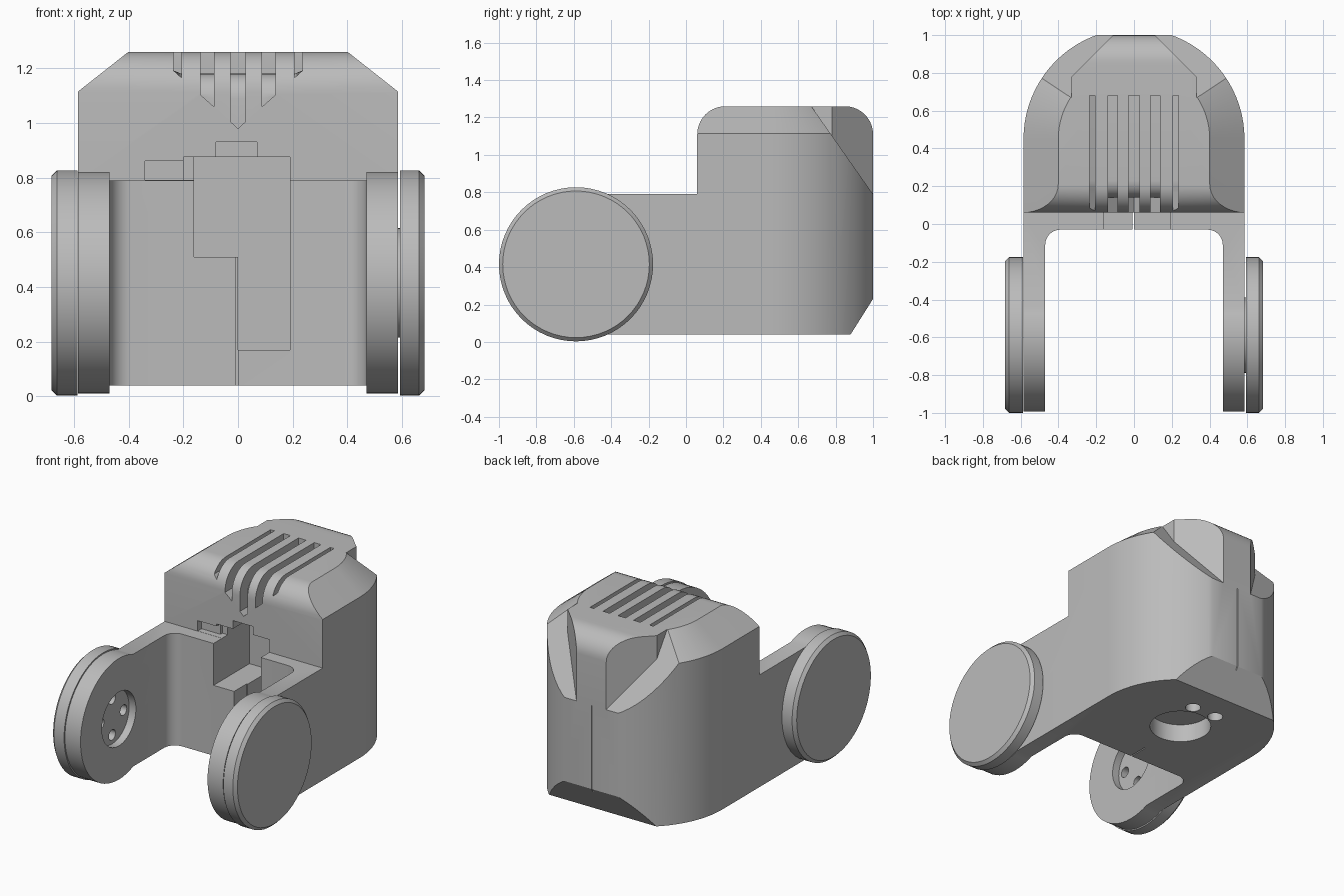
import bpy, bmesh, math
from mathutils import Matrix

old = bpy.data.objects.get("Cube")
if old:
    bpy.data.objects.remove(old, do_unlink=True)

grey = bpy.data.materials.new("plain grey")
grey.use_nodes = True
COLOUR = (0.5, 0.5, 0.5, 1)
grey.diffuse_color = COLOUR
grey.node_tree.nodes["Principled BSDF"].inputs["Base Color"].default_value = COLOUR


def finish(name, bm):
    bmesh.ops.recalc_face_normals(bm, faces=bm.faces)
    mesh = bpy.data.meshes.new(name)
    bm.to_mesh(mesh)
    bm.free()
    obj = bpy.data.objects.new(name, mesh)
    obj.data.materials.append(grey)
    bpy.context.collection.objects.link(obj)
    return obj


def loft(name, rings):
    """Closed solid through matching rings of 3D points."""
    bm = bmesh.new()
    loops = [[bm.verts.new(p) for p in ring] for ring in rings]
    n = len(loops[0])
    for a, b in zip(loops, loops[1:]):
        for i in range(n):
            bm.faces.new((a[i], a[(i + 1) % n], b[(i + 1) % n], b[i]))
    bm.faces.new(loops[0])
    bm.faces.new(loops[-1])
    return finish(name, bm)


def prism_z(name, pts, z0, z1):
    return loft(name, [[(x, y, z) for x, y in pts] for z in (z0, z1)])


def prism_x(name, pts, x0, x1):
    return loft(name, [[(x, y, z) for y, z in pts] for x in (x0, x1)])


def box(name, x0, x1, y0, y1, z0, z1):
    return prism_z(name, [(x0, y0), (x1, y0), (x1, y1), (x0, y1)], z0, z1)


def cylinder(name, axis, centre, radius, depth, sides=48):
    bm = bmesh.new()
    turn = Matrix.Rotation(math.pi / 2, 4, 'Y') if axis == 'X' else Matrix()
    bmesh.ops.create_cone(bm, cap_ends=True, segments=sides, radius1=radius,
                          radius2=radius, depth=depth,
                          matrix=Matrix.Translation(centre) @ turn)
    return finish(name, bm)


def arc(cx, cy, r, a0, a1, n):
    steps = [math.radians(a0 + (a1 - a0) * i / n) for i in range(n + 1)]
    return [(cx + r * math.cos(a), cy + r * math.sin(a)) for a in steps]


def combine(target, tool, operation='DIFFERENCE'):
    tool.hide_render = True
    mod = target.modifiers.new(operation, 'BOOLEAN')
    mod.operation, mod.solver, mod.object = operation, 'EXACT', tool
    bpy.context.view_layer.objects.active = target
    bpy.ops.object.modifier_apply(modifier=mod.name)
    bpy.data.objects.remove(tool, do_unlink=True)


W, MID, TOP = 0.585, 0.45, 1.26        # half width, rear arc centre, height
AY, AZ, AR = -0.588, 0.415, 0.412      # joint disc centre and radius


# Body: rounded-back plan, narrowing in a chamfer towards the top
def plan(r, z):
    pts = [(-r, -1.1), (r, -1.1)] + arc(0, MID, r, 0, 180, 40)
    return [(x, y, z) for x, y in pts]


body = loft("body", [plan(W, -0.1), plan(W, 1.115), plan(0.35, 1.30)])

# Sloping cut across the rear, with a faceted tower standing in it
combine(body, prism_x("rear_slope", [(0.642, 1.3), (1.14, 0.59), (1.3, 1.4), (0.64, 1.4)], -1, 1))
combine(body, prism_z("tower", [(-0.33, 0.5), (0.33, 0.5), (0.33, 0.78), (0.07, 1.04),
                                (-0.07, 1.04), (-0.33, 0.78)], 0.5, 1.3), 'UNION')

# Side silhouette: round arm ends, step, rounded hood and lower rear chamfer
side = (arc(AY, AZ, 0.405, 68, 292, 40) + [(0.88, 0.04), (1.0, 0.23)]
        + arc(0.85, TOP - 0.15, 0.15, 0, 90, 10)
        + arc(0.21, TOP - 0.15, 0.15, 90, 180, 10) + [(0.06, 0.79)])
combine(body, prism_x("silhouette", side, -1, 1), 'INTERSECT')

# Space between the arms
gap = [(-0.47, -1.3), (0.47, -1.3)] + arc(0.39, -0.11, 0.08, 0, 90, 8) + arc(-0.39, -0.11, 0.08, 90, 180, 8)
combine(body, prism_z("arm_gap", gap, -0.5, 2))

# Stepped opening in the front wall, and its notches under the hood
for dims in ((-0.16, 0.001, -0.2, 0.35, 0.51, 0.875),
             (0, 0.19, -0.2, 0.35, 0.17, 0.875),
             (-0.08, 0.07, -0.2, 0.30, 0.80, 0.93),
             (-0.20, -0.1, 0.0, 0.12, 0.791, 0.875),
             (-0.34, -0.1, 0.0, 0.10, 0.791, 0.86),
             (-0.008, 0.0, -0.2, 0.10, 0.0, 0.6),
             (-0.006, 0.0, 0.985, 1.1, 0.0, 0.79)):
    combine(body, box("opening", *dims))

# Vent slots wrapping over the hood, ends following a V
for s in (-1, 1):
    for inner, outer in ((0, 0.028), (0.088, 0.138), (0.207, 0.235)):
        rings = []
        for x in (inner, outer):
            low = 0.98 + 0.9 * x
            path = ([(-0.1, low), (-0.1, 1.4), (0.68, 1.4)]
                    + arc(0.23, 1.09, 0.09, 90, 180, 8))
            path = path[:3] + [(0.68, 1.18)] + path[3:]
            if low < 1.09:
                path.append((0.14, low))
            else:
                path = [(y, max(z, low)) for y, z in path] + [(0.14, low - 0.001)]
            rings.append([(s * x, y, z) for y, z in path])
        combine(body, loft("vent_slot", rings))

# Cable hole and screw holes underneath
combine(body, cylinder("cable_hole", 'Z', (0, MID, 0.05), 0.19, 0.22))
for s in (-1, 1):
    combine(body, cylinder("screw_hole", 'Z', (s * 0.09, 0.68, 0.05), 0.048, 0.2, 24))

# Joint recess with screw holes on the inside of each arm
for s in (-1, 1):
    combine(body, cylinder("joint_recess", 'X', (s * 0.45, AY, AZ), 0.18, 0.14))
    for k in range(4):
        a = math.radians(90 * k)
        pos = (s * 0.52, AY + 0.12 * math.cos(a), AZ + 0.12 * math.sin(a))
        combine(body, cylinder("joint_screw_hole", 'X', pos, 0.035, 0.1, 20))

# Joint discs with bevelled outer rims
discs = []
for name, s, start in (("left_joint_disc", 1, 0.592), ("right_joint_disc", -1, 0.587)):
    rings = [[(s * x, y, z) for y, z in arc(AY, AZ, r, 0, 354.375, 63)]
             for x, r in ((start, AR), (0.662, AR), (0.682, AR - 0.02))]
    discs.append(loft(name, rings))
pin = cylinder("left_joint_pin", 'X', (0.588, AY, AZ), 0.2, 0.02)

for obj in [body, pin] + discs:
    bpy.ops.object.select_all(action='DESELECT')
    obj.select_set(True)
    bpy.context.view_layer.objects.active = obj
    bpy.ops.object.shade_smooth_by_angle(angle=math.radians(25))
